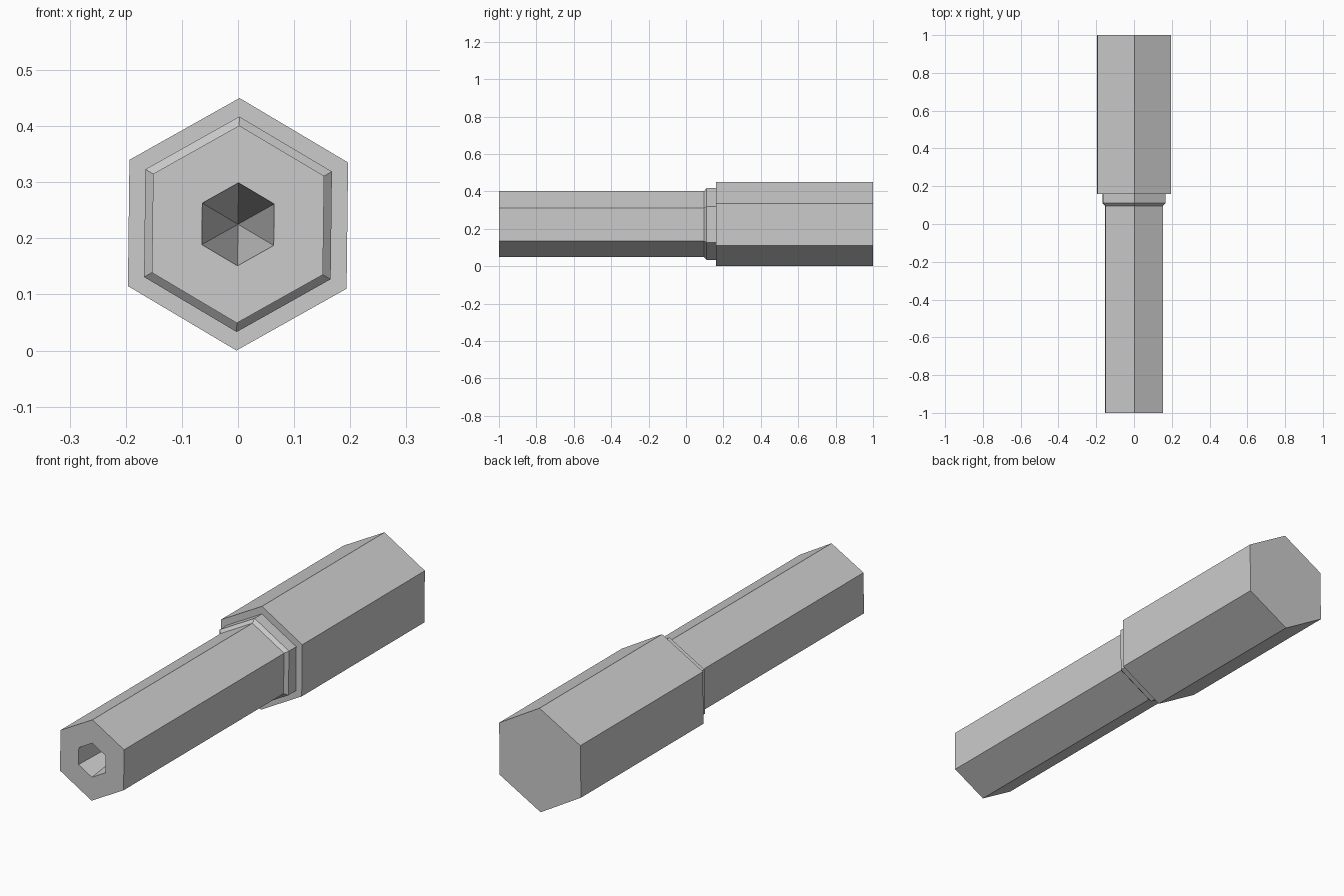
import bpy, bmesh
from math import sin, cos, tau, radians

cube = bpy.data.objects.get("Cube")
if cube:
    bpy.data.objects.remove(cube, do_unlink=True)

SIDES = 6
AXIS_Z = 0.225
TWIST = radians(0.7)

grey = bpy.data.materials.new("light grey metal")
grey.use_nodes = True
grey.diffuse_color = (0.6, 0.6, 0.6, 1)
grey.node_tree.nodes["Principled BSDF"].inputs["Base Color"].default_value = (0.6, 0.6, 0.6, 1)


def hex_lathe(name, profile):
    """Sweep (radius, y) points around the long axis with six flat sides."""
    bm = bmesh.new()
    rings = []
    for radius, y in profile:
        if radius == 0:
            rings.append([bm.verts.new((0, y, AXIS_Z))] * SIDES)
            continue
        angles = [TWIST + tau * i / SIDES for i in range(SIDES)]
        rings.append([bm.verts.new((radius * sin(a), y, AXIS_Z + radius * cos(a)))
                      for a in angles])
    for a, b in zip(rings, rings[1:]):
        for i in range(SIDES):
            j = (i + 1) % SIDES
            # drop repeated corners where a ring closes to a point
            bm.faces.new(list(dict.fromkeys((a[i], a[j], b[j], b[i]))))
    # close any open end with a flat cap
    for ring in (rings[0], rings[-1]):
        if len(set(ring)) == SIDES:
            bm.faces.new(ring)
    bmesh.ops.recalc_face_normals(bm, faces=bm.faces)
    mesh = bpy.data.meshes.new(name)
    bm.to_mesh(mesh)
    bm.free()
    mesh.materials.append(grey)
    obj = bpy.data.objects.new(name, mesh)
    bpy.context.collection.objects.link(obj)
    return obj


# Slim shaft with a tapered hex socket, chamfered collar and thick handle
hex_lathe("hex_driver_body", [
    (0, -0.4), (0.074, -1),             # socket
    (0.176, -1), (0.176, 0.096),        # shaft
    (0.192, 0.11), (0.192, 0.16),       # collar
    (0.225, 0.16), (0.225, 1),          # handle
])
